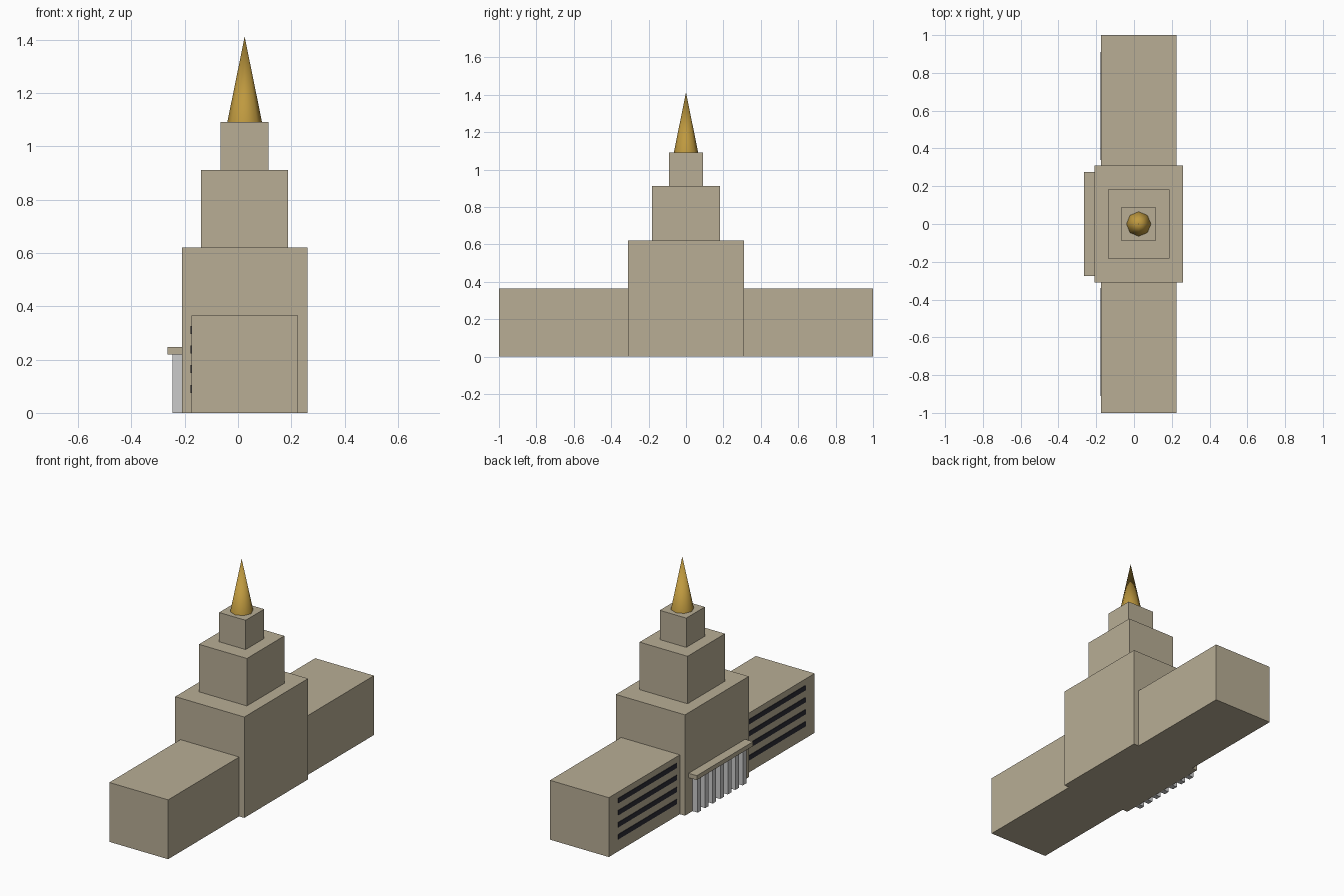
import bpy, math

cube = bpy.data.objects.get("Cube")
if cube:
    bpy.data.objects.remove(cube, do_unlink=True)


def make_material(name, rgb):
    mat = bpy.data.materials.new(name)
    mat.use_nodes = True
    mat.diffuse_color = (*rgb, 1)
    mat.node_tree.nodes["Principled BSDF"].inputs["Base Color"].default_value = (*rgb, 1)
    return mat


stone = make_material("sandstone", (0.48, 0.42, 0.30))
grey = make_material("pale grey", (0.60, 0.60, 0.60))
gold = make_material("gold", (0.52, 0.32, 0.05))
dark = make_material("dark glass", (0.025, 0.025, 0.035))


def box(name, x, y, z, mat):
    """Box spanning the given (min, max) ranges."""
    bpy.ops.mesh.primitive_cube_add(size=1, location=[sum(r) / 2 for r in (x, y, z)])
    obj = bpy.context.object
    obj.name = name
    obj.scale = [r[1] - r[0] for r in (x, y, z)]
    bpy.ops.object.transform_apply(location=False, rotation=False, scale=True)
    obj.data.materials.append(mat)
    return obj


# Stepped central tower
AXIS = 0.025
for name, hx, hy, z in (("tower_base", 0.235, 0.31, (0, 0.62)),
                        ("tower_middle", 0.163, 0.182, (0.62, 0.912)),
                        ("tower_top", 0.09, 0.09, (0.912, 1.092))):
    box(name, (AXIS - hx, AXIS + hx), (-hy, hy), z, stone)

# Spire
bpy.ops.mesh.primitive_cone_add(vertices=8, radius1=0.065, depth=0.32,
                                location=(AXIS, 0, 1.092 + 0.16))
spire = bpy.context.object
spire.name = "spire"
spire.data.materials.append(gold)
bpy.ops.object.shade_smooth_by_angle(angle=math.radians(60))

# Side wings with window bands on the entrance side
for side, label in ((1, "back"), (-1, "front")):
    box(label + "_wing", (-0.175, 0.225), sorted((side * 0.31, side)), (0, 0.365), stone)
    for floor in range(4):
        z = 0.09 + floor * 0.074
        box(f"{label}_window_band_{floor + 1}", (-0.178, -0.172),
            sorted((side * 0.34, side * 0.91)), (z - 0.015, z + 0.015), dark)

# Entrance portico
box("portico_roof", (-0.265, -0.21), (-0.274, 0.274), (0.22, 0.247), stone)
for i in range(7):
    y = (i - 3) * 0.073
    box(f"portico_column_{i + 1}", (-0.245, -0.21), (y - 0.017, y + 0.017), (0, 0.22), grey)
